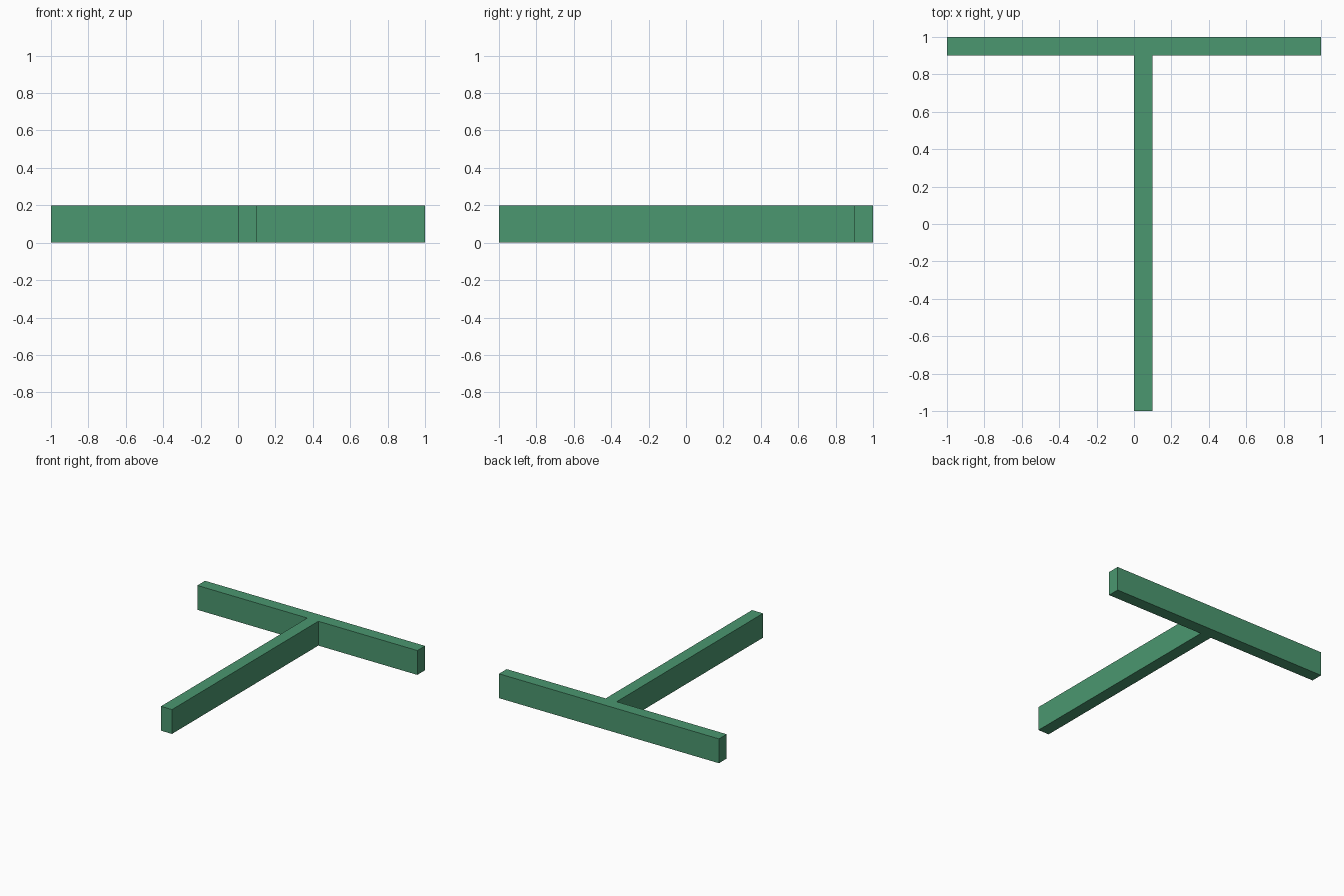
import bpy
import bmesh

if "Cube" in bpy.data.objects:
    bpy.data.objects.remove(bpy.data.objects["Cube"])

HEIGHT = 0.2

# T-shaped footprint, counter-clockwise seen from above
outline = [(0, -1), (0.1, -1), (0.1, 0.9), (1, 0.9),
           (1, 1), (-1, 1), (-1, 0.9), (0, 0.9)]

# Extrude the footprint into a solid wall
bm = bmesh.new()
base = bm.faces.new([bm.verts.new((x, y, 0)) for x, y in outline])
ext = bmesh.ops.extrude_face_region(bm, geom=[base], use_keep_orig=True)
top = [v for v in ext["geom"] if isinstance(v, bmesh.types.BMVert)]
bmesh.ops.translate(bm, verts=top, vec=(0, 0, HEIGHT))
bmesh.ops.recalc_face_normals(bm, faces=bm.faces)

mesh = bpy.data.meshes.new("t_wall")
bm.to_mesh(mesh)
bm.free()

# Green material
green = bpy.data.materials.new("green")
green.diffuse_color = (0.07, 0.31, 0.16, 1)
green.use_nodes = True
green.node_tree.nodes["Principled BSDF"].inputs["Base Color"].default_value = green.diffuse_color
mesh.materials.append(green)

wall = bpy.data.objects.new("t_wall", mesh)
bpy.context.collection.objects.link(wall)
